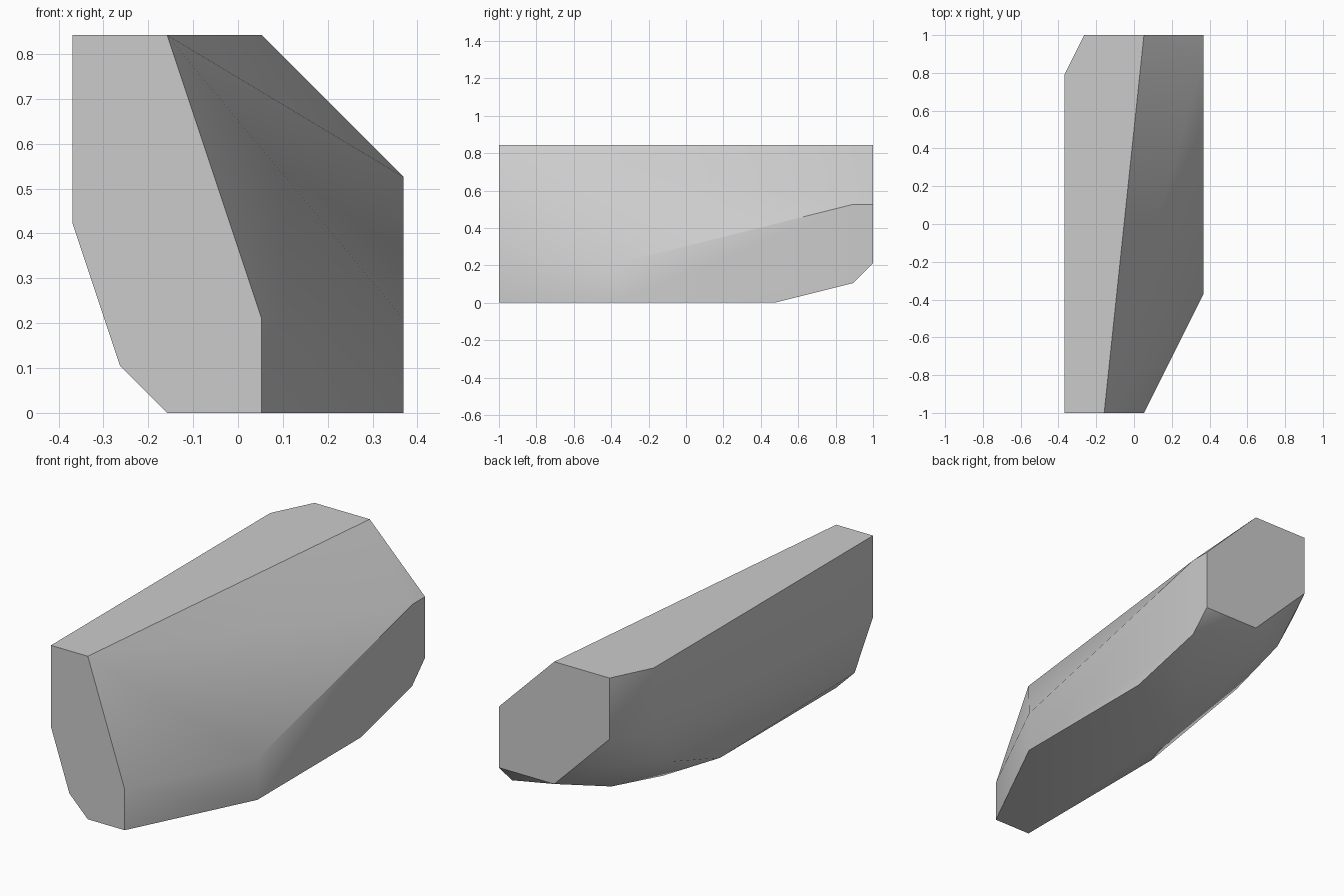
import bpy
import bmesh
from math import radians
from mathutils import Vector

# Remove the default cube
cube = bpy.data.objects.get("Cube")
if cube:
    bpy.data.objects.remove(cube, do_unlink=True)

# The block is chiselled on a 7 x 19 x 8 grid of equal steps
LENGTH = 19
STEP = 2 / LENGTH
ORIGIN = Vector((3.5, 9.5, 0))


def make_material(name, colour):
    material = bpy.data.materials.new(name)
    material.use_nodes = True
    material.diffuse_color = colour
    shader = material.node_tree.nodes["Principled BSDF"]
    shader.inputs["Base Color"].default_value = colour
    return material


def section(y, outline):
    """Corners of an x, z outline standing at depth y."""
    return [Vector((x, y, z)) for x, z in outline]


def side(x, outline):
    """Corners of a y, z outline lying on a side plane."""
    return [Vector((x, y, z)) for y, z in outline]


def chiselled_solid(name, corners, material):
    """Closed solid stretched tightly over its corners."""
    bm = bmesh.new()
    for corner in corners:
        bm.verts.new((corner - ORIGIN) * STEP)
    hull = bmesh.ops.convex_hull(bm, input=bm.verts[:])
    spare = [v for v in hull["geom_interior"] if isinstance(v, bmesh.types.BMVert)]
    bmesh.ops.delete(bm, geom=spare, context='VERTS')
    bmesh.ops.dissolve_limit(bm, angle_limit=radians(0.5),
                             verts=bm.verts[:], edges=bm.edges[:])
    bmesh.ops.recalc_face_normals(bm, faces=bm.faces[:])
    mesh = bpy.data.meshes.new(name)
    bm.to_mesh(mesh)
    bm.free()
    mesh.materials.append(material)
    solid = bpy.data.objects.new(name, mesh)
    bpy.context.collection.objects.link(solid)
    return solid


# Flat end faces
front_end = section(0, [(0, 8), (2, 8), (4, 2), (4, 0), (2, 0), (1, 1), (0, 4)])
back_end = section(LENGTH, [(1, 8), (4, 8), (7, 5), (7, 2), (4, 2), (1, 5)])

# Upright left wall, with its rising upper edge and cut lower corner
left_wall = side(7, [(6, 0), (6, 2), (18, 5), (18, 1), (14, 0)])

# Right wall and the chamfers under it
right_wall = side(0, [(17, 8), (17, 5)])
right_chamfer = side(1, [(17, 3), (14, 2)])

# Underside, rising towards the back
underside = side(2, [(9, 0)]) + side(3, [(12, 0), (16, 1)])

stone = make_material("stone grey", (0.6, 0.6, 0.6, 1))
boulder = chiselled_solid(
    "boulder",
    front_end + back_end + left_wall + right_wall + right_chamfer + underside,
    stone)

# Smooth shading over the shallow facets, crisp on the strong edges
bpy.ops.object.select_all(action='DESELECT')
boulder.select_set(True)
bpy.context.view_layer.objects.active = boulder
bpy.ops.object.shade_smooth_by_angle(angle=radians(30))
